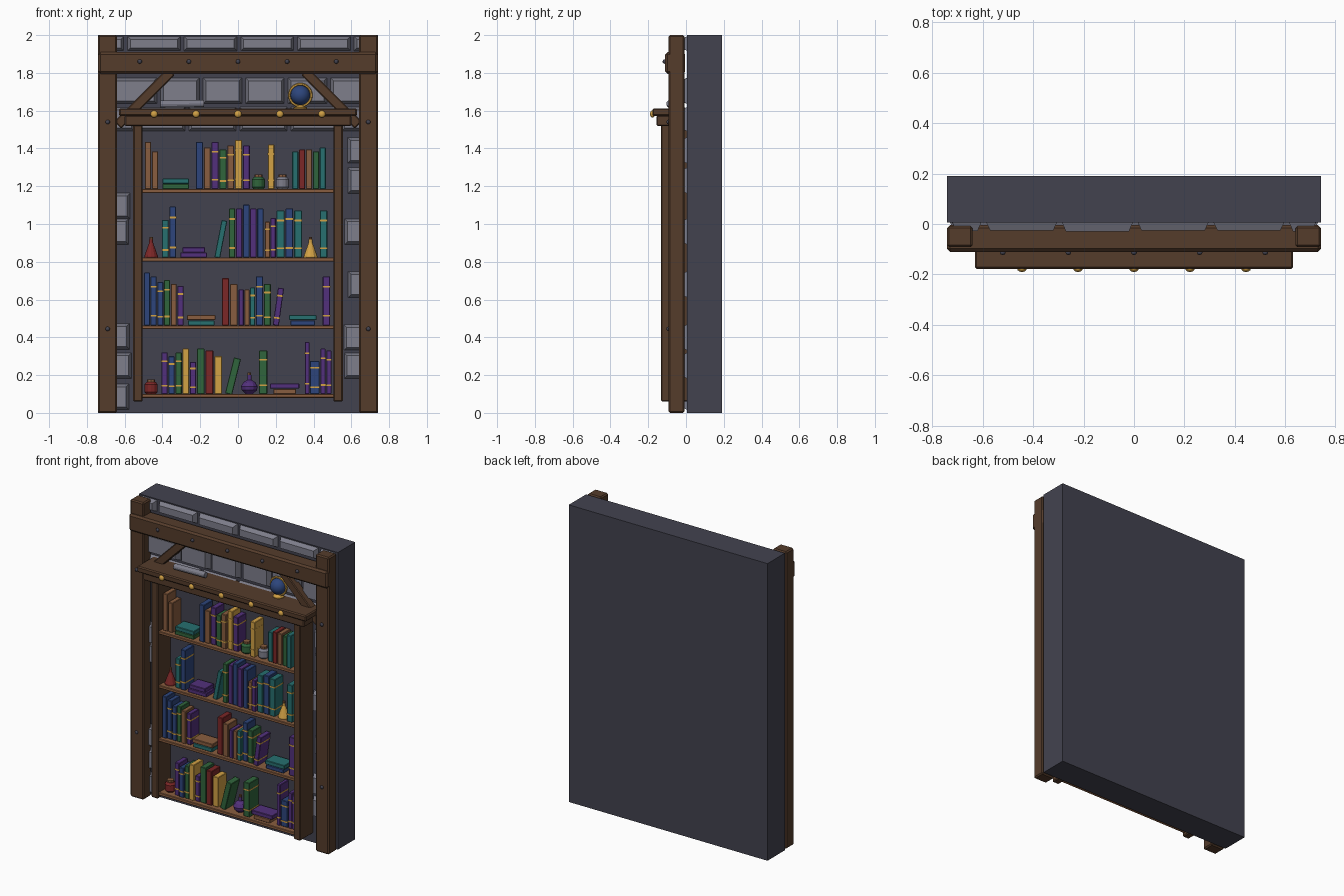
import bpy, bmesh, random
from math import radians, sin, cos, pi
from mathutils import Vector, Matrix

if "Cube" in bpy.data.objects:
    bpy.data.objects.remove(bpy.data.objects["Cube"], do_unlink=True)
random.seed(4)


def material(name, r, g, b):
    m = bpy.data.materials.new(name)
    m.use_nodes = True
    m.diffuse_color = (r, g, b, 1)
    m.node_tree.nodes["Principled BSDF"].inputs["Base Color"].default_value = (r, g, b, 1)
    return m


SLATE = material("slate", .055, .055, .078)
STONE = material("stone", .21, .21, .26)
WOOD = material("dark wood", .09, .045, .024)
TAN = material("shelf brown", .25, .11, .05)
RED = material("book red", .2, .02, .02)
GREEN = material("book green", .03, .13, .045)
BLUE = material("book blue", .026, .06, .2)
PURPLE = material("book purple", .085, .03, .2)
TEAL = material("book teal", .02, .16, .16)
GOLD = material("gold", .65, .36, .06)


def finish(name, bm, mat, smooth=False, bevel=0):
    mesh = bpy.data.meshes.new(name)
    bmesh.ops.recalc_face_normals(bm, faces=bm.faces)
    for f in bm.faces:
        f.smooth = smooth
    bm.to_mesh(mesh)
    bm.free()
    ob = bpy.data.objects.new(name, mesh)
    bpy.context.collection.objects.link(ob)
    mesh.materials.append(mat)
    if bevel:
        mod = ob.modifiers.new("Bevel", "BEVEL")
        mod.width, mod.segments = bevel, 1
    return ob


def box(name, mat, x, y, z, bevel=0, taper=0):
    """Box from (low, high) pairs; taper insets the front face."""
    bm = bmesh.new()
    bmesh.ops.create_cube(bm, size=1)
    lo, hi = Vector((x[0], y[0], z[0])), Vector((x[1], y[1], z[1]))
    for v in bm.verts:
        inset = Vector((v.co.x, 0, v.co.z)) * 2 * taper if v.co.y < 0 else Vector()
        v.co = (lo + hi) / 2 + v.co * (hi - lo) - inset
    return finish(name, bm, mat, bevel=bevel)


def lathe(name, mat, x, y, z, profile, sides=12):
    """Turn a profile of (radius, height) points about the vertical axis."""
    bm = bmesh.new()
    rings = [[bm.verts.new((x + r * cos(2 * pi * i / sides), y + r * sin(2 * pi * i / sides), z + h))
              for i in range(sides)] for r, h in profile]
    for a, b in zip(rings, rings[1:]):
        for i in range(sides):
            j = (i + 1) % sides
            bm.faces.new((a[i], a[j], b[j], b[i]))
    bm.faces.new(rings[0])
    bm.faces.new(rings[-1])
    return finish(name, bm, mat)


def ball(name, mat, pos, r, squash=1, seg=12):
    bm = bmesh.new()
    bmesh.ops.create_uvsphere(bm, u_segments=seg, v_segments=seg * 2 // 3, radius=r)
    bmesh.ops.scale(bm, vec=(1, squash, 1), verts=bm.verts)
    bmesh.ops.translate(bm, vec=pos, verts=bm.verts)
    return finish(name, bm, mat, smooth=True)


# Wall slab and its raised stones
box("wall", SLATE, (-.74, .74), (.005, .19), (0, 2))


def stone(x0, x1, z, height):
    front = -random.uniform(.024, .038)
    box("wall_stone", STONE, (x0, x1), (front, .01), (z, z + height), taper=.017)


def stone_row(z, height, first, pitch):
    """Full course of stones, with the end stones cut off at the wall edges."""
    cuts = [-.73] + [first + pitch * i for i in range(9) if first + pitch * i < .68] + [.73]
    for a, b in zip(cuts, cuts[1:]):
        stone(a + .008, b - .008, z, height)


stone_row(1.915, .08, -.595, .3)
stone_row(1.635, .14, -.42, .225)
stone_row(1.49, .13, -.54, .27)
for z in (.015, .18, .335, .89, 1.025):
    stone(-.73, -.555 - random.uniform(0, .025), z, .14)
for z in (.18, .33, .61, .89, 1.16, 1.32):
    stone(.535 + random.uniform(0, .05), .73, z, .14)

# Timber frame
for s, side in ((-1, "right"), (1, "left")):
    box(side + "_post", WOOD, sorted((s * .64, s * .74)), (-.092, -.008), (0, 2), .008)
    box(side + "_upright", WOOD, sorted((s * .505, s * .555)), (-.132, .01), (.06, 1.525), .006)
    brace = box(side + "_brace", WOOD, (-.2, .2), (-.065, -.01), (-.026, .026), .005)
    brace.matrix_world = Matrix.Translation((s * .495, 0, 1.665)) @ Matrix.Rotation(s * radians(45), 4, "Y")
    for z in (.445, 1.54):
        ball("post_bolt", SLATE, (s * .69, -.094, z), .012, .8, 8)
box("top_beam", WOOD, (-.74, .74), (-.11, -.004), (1.795, 1.91), .012)
for i in range(-2, 3):
    ball("beam_bolt", SLATE, (i * .26, -.113, 1.86), .012, .9, 8)
    ball("mantel_stud", GOLD, (i * .222, -.177, 1.582), .019, .7)
box("mantel_shelf", WOOD, (-.63, .63), (-.178, .005), (1.572, 1.612), .007)
box("mantel_beam", WOOD, (-.6, .6), (-.156, .005), (1.518, 1.574), .006)

# Shelves, named by their top heights
FOURTH, THIRD, SECOND, FIRST = shelf_tops = [.1, .463, .822, 1.185]
for z in shelf_tops:
    box("shelf", TAN, (-.508, .508), (-.12, .01), (z - .02, z), .003)


def book(shelf, mat, x, width, height, banded=False, lean=0):
    """Upright book, with gold bands and a lean in degrees if wanted."""
    w, front = width / 2, -random.uniform(.088, .102)
    parts = [box("book", mat, (-w, w), (front, 0), (0, height), .003)]
    if banded:
        parts += [box("book_band", GOLD, (-w - .001, w + .001), (front - .002, -.002),
                      (height * k, height * k + .009)) for k in (.18, .77)]
    for p in parts:
        p.matrix_world = Matrix.Translation((x, 0, shelf)) @ Matrix.Rotation(radians(lean), 4, "Y")


BANDED, PLAIN = True, False


def run(shelf, x0, x1, *books):
    """Row of books sharing the space from x0 to x1."""
    pitch = (x1 - x0) / len(books)
    for i, (mat, height, banded) in enumerate(books):
        book(shelf, mat, x0 + pitch * (i + .5), pitch * .88, height, banded)


def stack(shelf, x, lower, upper, low_w, up_w):
    """Two books lying flat."""
    for mat, w, z in ((lower, low_w, shelf), (upper, up_w, shelf + .028)):
        box("flat_book", mat, (x - w / 2, x + w / 2), (-.1, -.005), (z, z + .027), .003)


# Books on the first shelf from the top
run(FIRST, -.495, -.42, (TAN, .25, PLAIN), (TAN, .2, PLAIN))
stack(FIRST, -.33, GREEN, TEAL, .14, .14)
run(FIRST, -.225, .065, (BLUE, .25, PLAIN), (TAN, .22, PLAIN), (PURPLE, .25, BANDED), (GREEN, .21, BANDED),
    (TAN, .23, BANDED), (GOLD, .26, BANDED), (PURPLE, .23, BANDED))
book(FIRST, GOLD, .175, .034, .235, BANDED)
run(FIRST, .285, .467, (TEAL, .2, PLAIN), (RED, .21, PLAIN), (TAN, .21, PLAIN), (GREEN, .2, PLAIN),
    (TEAL, .22, PLAIN))

# Second shelf
run(SECOND, -.405, -.325, (TEAL, .2, BANDED), (BLUE, .27, BANDED))
stack(SECOND, -.235, PURPLE, PURPLE, .14, .12)
book(SECOND, TEAL, -.11, .03, .2, PLAIN, 11)
run(SECOND, -.05, .137, (GREEN, .26, BANDED), (PURPLE, .26, PLAIN), (BLUE, .28, PLAIN), (PURPLE, .26, PLAIN),
    (BLUE, .26, PLAIN))
run(SECOND, .14, .202, (TAN, .19, BANDED), (PURPLE, .21, BANDED))
run(SECOND, .202, .341, (TEAL, .25, BANDED), (BLUE, .26, BANDED), (TEAL, .25, BANDED))
book(SECOND, TEAL, .453, .039, .25, BANDED)

# Third shelf
run(THIRD, -.5, -.287, (BLUE, .28, PLAIN), (BLUE, .26, BANDED), (BLUE, .23, BANDED), (GREEN, .24, BANDED),
    (TAN, .22, PLAIN), (PURPLE, .21, BANDED))
stack(THIRD, -.195, TEAL, TAN, .14, .15)
run(THIRD, -.088, -.001, (RED, .25, PLAIN), (TAN, .22, PLAIN))
run(THIRD, .002, .093, (PURPLE, .19, PLAIN), (TAN, .19, PLAIN), (TEAL, .2, BANDED))
run(THIRD, .093, .176, (BLUE, .26, BANDED), (GREEN, .22, BANDED))
book(THIRD, PURPLE, .2, .032, .2, BANDED, 8)
stack(THIRD, .343, BLUE, TEAL, .13, .145)
book(THIRD, PURPLE, .468, .039, .26, BANDED)

# Fourth shelf
run(FOURTH, -.408, -.22, (PURPLE, .22, BANDED), (BLUE, .2, BANDED), (GREEN, .22, BANDED), (GOLD, .24, PLAIN),
    (PURPLE, .17, BANDED))
run(FOURTH, -.22, -.082, (GREEN, .24, PLAIN), (RED, .23, PLAIN), (GOLD, .2, PLAIN))
book(FOURTH, GREEN, -.05, .038, .195, PLAIN, 14)
book(FOURTH, GREEN, .133, .044, .23, BANDED)
stack(FOURTH, .247, TAN, PURPLE, .12, .155)
book(FOURTH, PURPLE, .366, .024, .275, BANDED)
book(FOURTH, BLUE, .406, .05, .175, BANDED)
run(FOURTH, .435, .497, (PURPLE, .24, BANDED), (PURPLE, .23, BANDED))

# Jars and flasks with stoppers
jar = [(.026, 0), (.035, .01), (.035, .05), (.024, .064)]
cone = [(.036, 0), (.036, .008), (.01, .08), (.01, .095)]
round_flask = [(.018, 0), (.04, .02), (.044, .04), (.032, .062), (.011, .075), (.011, .1)]
for name, mat, x, shelf, profile in (
        ("green_jar", GREEN, .108, FIRST, jar), ("grey_jar", STONE, .235, FIRST, jar),
        ("red_jar", RED, -.46, FOURTH, jar), ("red_flask", RED, -.46, SECOND, cone),
        ("gold_flask", GOLD, .384, SECOND, cone), ("purple_flask", PURPLE, .06, FOURTH, round_flask)):
    lathe(name, mat, x, -.06, shelf, profile)
    r, h = profile[-1]
    lathe(name + "_stopper", TAN, x, -.06, shelf + h, [(r * .9, 0), (r * .9, .014)], 8)

# Globe with a gold ring and foot, and a rolled scroll on the mantel
globe_centre = (.33, -.04, 1.682)
ball("globe", BLUE, globe_centre, .052, seg=20)
bpy.ops.mesh.primitive_torus_add(location=globe_centre, rotation=(pi / 2, 0, 0), major_radius=.058,
                                 minor_radius=.007, major_segments=28, minor_segments=6)
ring = bpy.context.object
ring.name = "globe_ring"
ring.data.materials.append(GOLD)
lathe("globe_foot", GOLD, .33, -.04, 1.611, [(.035, 0), (.035, .006), (.01, .016)])
scroll = lathe("scroll", STONE, 0, 0, -.115, [(.019, 0), (.019, .23)])
scroll.matrix_world = Matrix.Translation((-.295, -.085, 1.636)) @ Matrix.Rotation(radians(89), 4, "Y")
